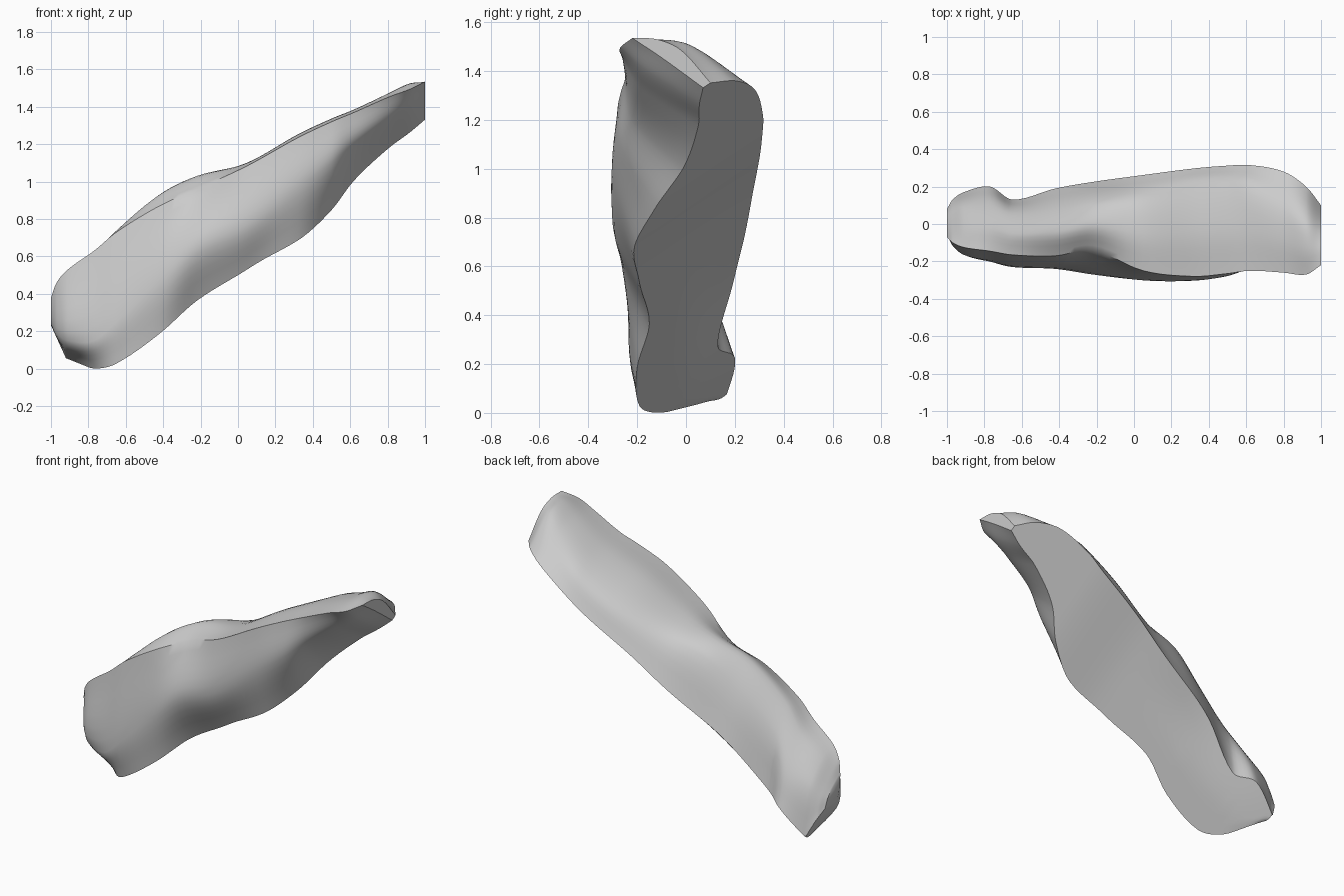
import bpy, bmesh, math

if "Cube" in bpy.data.objects:
    bpy.data.objects.remove(bpy.data.objects["Cube"])

# Cross-sections along x. Columns: x, y of the flat cut's front edge, front bulge (y, z),
# front top edge (y, z), top middle z, back top edge (y, z), y of the cut's back edge
SECTIONS = [
    (-1.00, .05, -.04, .25, -.07, .38, .34, .05, .29, .08),
    (-.97, .08, -.10, .19, -.10, .46, .39, .08, .30, .13),
    (-.91, .10, -.15, .15, -.125, .53, .47, .11, .34, .17),
    (-.77, -.10, -.20, .15, -.145, .63, .59, .12, .43, .20),
    (-.65, -.19, -.23, .25, -.165, .73, .73, .07, .58, .13),
    (-.42, -.20, -.24, .48, -.17, .87, .93, .09, .80, .19),
    (-.22, -.15, -.27, .66, -.14, .96, 1.03, .12, .96, .225),
    (.05, -.19, -.30, .77, -.25, 1.085, 1.10, .15, 1.04, .262),
    (.32, -.21, -.30, .97, -.28, 1.235, 1.25, .21, 1.17, .297),
    (.50, -.12, -.27, 1.10, -.265, 1.32, 1.335, .22, 1.27, .312),
    (.62, -.01, -.22, 1.21, -.25, 1.37, 1.385, .20, 1.345, .315),
    (.80, .05, -.19, 1.33, -.26, 1.45, 1.47, .10, 1.44, .28),
    (.92, .055, -.16, 1.40, -.27, 1.495, 1.525, .02, 1.505, .20),
    (1.00, .07, -.10, 1.455, -.22, 1.535, 1.53, -.02, 1.485, .10),
]


def cut_height(x, y):
    """Height of the slightly warped underside, lifted at the blunt low end."""
    t = min(max((x - .1) / .45, 0), 1)
    plane = (x + .92 * y + .863) / 1.39 - .055 * t * t * (3 - 2 * t)
    plane += .4 * max(y, 0) * math.exp(-((x + .45) / .3) ** 2)
    return max(plane, 0, (-.78 - x) * .4, (-.92 - x) * 2.2 + .056)


def spline(points, per_span):
    """Smooth curve through tuples, spaced by the first value."""
    n, result = len(points), []

    def slope(i, k):
        a, b = points[max(i - 1, 0)], points[min(i + 1, n - 1)]
        return (b[k] - a[k]) / (b[0] - a[0])
    for i in range(n - 1):
        p, q = points[i], points[i + 1]
        h = q[0] - p[0]
        for j in range(per_span + (i == n - 2)):
            t = j / per_span
            result.append([
                (2*t**3 - 3*t*t + 1) * p[k] + (t**3 - 2*t*t + t) * h * slope(i, k)
                + (3*t*t - 2*t**3) * q[k] + (t**3 - t*t) * h * slope(i + 1, k)
                for k in range(len(p))])
    return result


# Loft the outer skin (creased along the front top edge), close it with the underside
bm = bmesh.new()
rings = []
for x, yf, y1, z1, y2, z2, z3, y4, z4, yb in spline(SECTIONS, 6):
    pts = [(yf, cut_height(x, yf)), (y1, z1), (y2, z2), ((y2 + y4) / 2, z3),
           (y4, z4), (yb, cut_height(x, yb))]
    path, d = [], 0
    for i, p in enumerate(pts):
        d += math.dist(p, pts[i - 1]) if i else 0
        path.append((d, *p))
    curve = spline(path[:3], 6)[:-1] + spline(path[2:], 5)
    flat = [(0, yb + (yf - yb) * k / 6, 0) for k in range(1, 6)]
    rings.append([bm.verts.new((x, y, max(z, cut_height(x, y)))) for _, y, z in curve + flat])
for a, b in zip(rings, rings[1:]):
    for i in range(len(a)):
        j = (i + 1) % len(a)
        bm.faces.new((a[i], a[j], b[j], b[i]))

# Broken ends
bm.faces.new(rings[0])
bm.faces.new(rings[-1])
bmesh.ops.remove_doubles(bm, verts=bm.verts, dist=.0005)
bmesh.ops.recalc_face_normals(bm, faces=bm.faces)

mesh = bpy.data.meshes.new("rock_slab")
bm.to_mesh(mesh)
bm.free()
rock = bpy.data.objects.new("rock_slab", mesh)
bpy.context.collection.objects.link(rock)
bpy.context.view_layer.objects.active = rock
rock.select_set(True)
bpy.ops.object.shade_smooth_by_angle(angle=math.radians(40))
